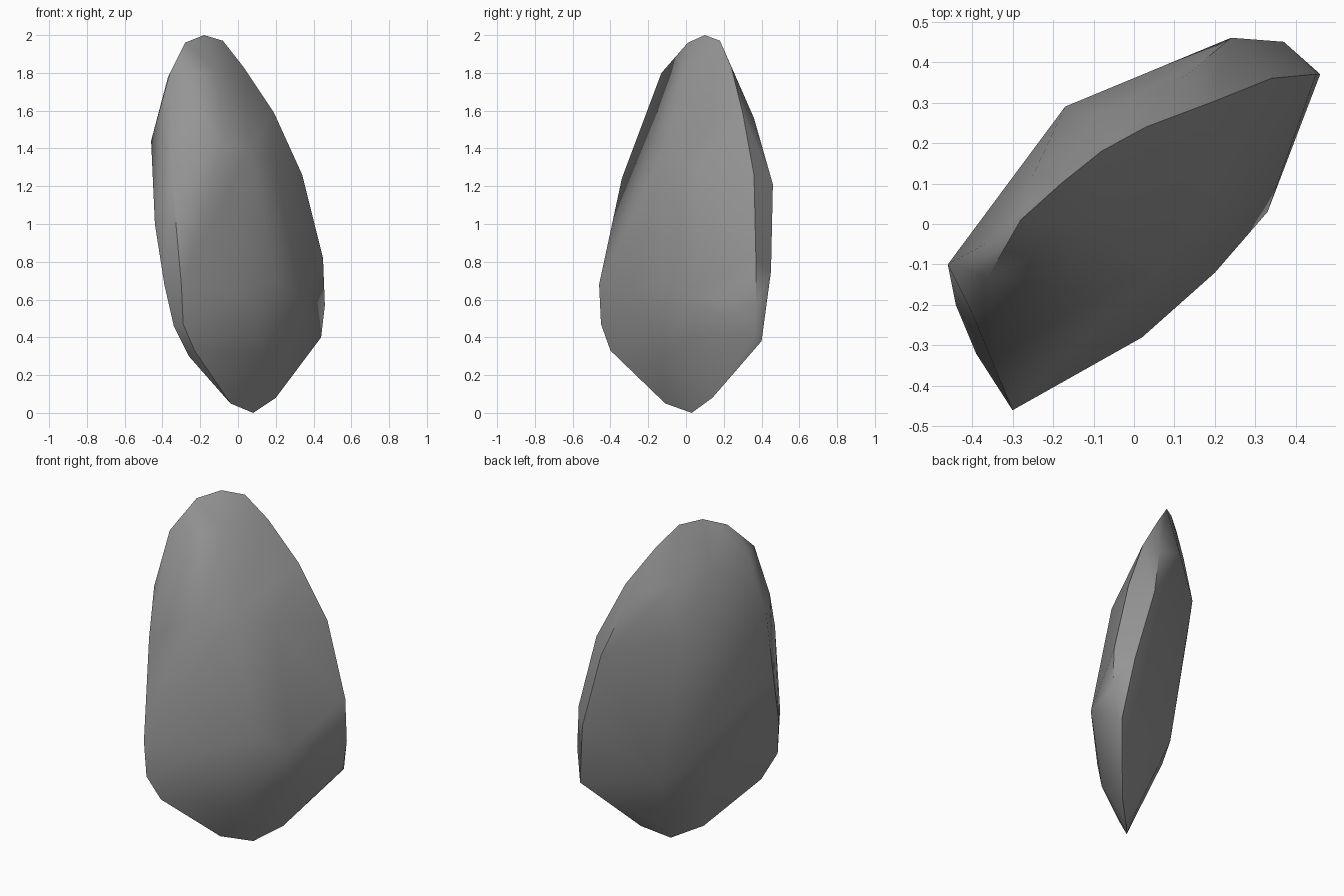
import bpy
import bmesh
import math
from mathutils import Vector

cube = bpy.data.objects.get("Cube")
if cube:
    bpy.data.objects.remove(cube, do_unlink=True)

# Stone colour
stone_grey = bpy.data.materials.new("stone grey")
stone_grey.use_nodes = True
grey = (0.3, 0.3, 0.3, 1)
stone_grey.diffuse_color = grey
shader = next(n for n in stone_grey.node_tree.nodes if n.type == 'BSDF_PRINCIPLED')
shader.inputs["Base Color"].default_value = grey
shader.inputs["Roughness"].default_value = 0.8

# Corners of the stone, grouped by where they lie on the leaning slab
top_corners = [(-.28, .01, 1.96), (-.18, .1, 2), (-.08, .18, 1.97), (-.26, .05, 1.95)]
foot_corners = [(-.04, -.11, .05), (.08, .03, 0), (.2, .14, .08), (.06, .1, .08)]
left_front_rim = [(.03, .24, 1.83), (.19, .3, 1.59), (.34, .36, 1.26),
                  (.45, .37, .82), (.46, .37, .57), (.44, .36, .4)]
left_back_rim = [(.12, .36, 1.56), (.24, .46, 1.21), (.37, .45, .75), (.42, .4, .38)]
right_front_rim = [(-.36, -.13, 1.8), (-.4, -.22, 1.49), (-.35, -.34, 1.24),
                   (-.3, -.46, .68), (-.29, -.45, .47), (-.23, -.4, .33)]
right_back_rim = [(-.37, -.05, 1.78), (-.46, -.1, 1.44), (-.44, -.2, 1),
                  (-.39, -.32, .68), (-.34, -.38, .46), (-.26, -.34, .3)]
front_upper = [(-.1, -.01, 1.8), (-.08, -.17, 1.42), (.06, -.11, 1.4), (.2, .05, 1.3)]
front_lower = [(.02, -.28, .66), (.2, -.12, .7), (.33, .03, .62),
               (.1, -.19, .47), (.28, .05, .4), (.12, -.13, .3)]
back_upper = [(-.25, .12, 1.75), (-.1, .27, 1.65), (-.17, .29, 1.38)]
back_lower = [(-.08, .25, .7), (-.03, .27, .46), (-.2, 0, .5)]


def build_stone(name, groups):
    """Wrap the corner groups in one shell, smooth but with crisp rims."""
    bm = bmesh.new()
    for group in groups:
        for corner in group:
            bm.verts.new(Vector(corner))
    result = bmesh.ops.convex_hull(bm, input=bm.verts[:])
    # Drop any corners that fell inside the shell
    spare = {g for g in result["geom_interior"] + result["geom_unused"]
             if isinstance(g, bmesh.types.BMVert)}
    bmesh.ops.delete(bm, geom=list(spare), context='VERTS')
    bmesh.ops.recalc_face_normals(bm, faces=bm.faces[:])
    mesh = bpy.data.meshes.new(name)
    bm.to_mesh(mesh)
    bm.free()
    mesh.materials.append(stone_grey)
    stone = bpy.data.objects.new(name, mesh)
    bpy.context.collection.objects.link(stone)
    bpy.ops.object.select_all(action='DESELECT')
    stone.select_set(True)
    bpy.context.view_layer.objects.active = stone
    bpy.ops.object.shade_smooth_by_angle(angle=math.radians(50))


build_stone("standing_stone", [top_corners, foot_corners, left_front_rim, left_back_rim,
                               right_front_rim, right_back_rim, front_upper, front_lower,
                               back_upper, back_lower])
